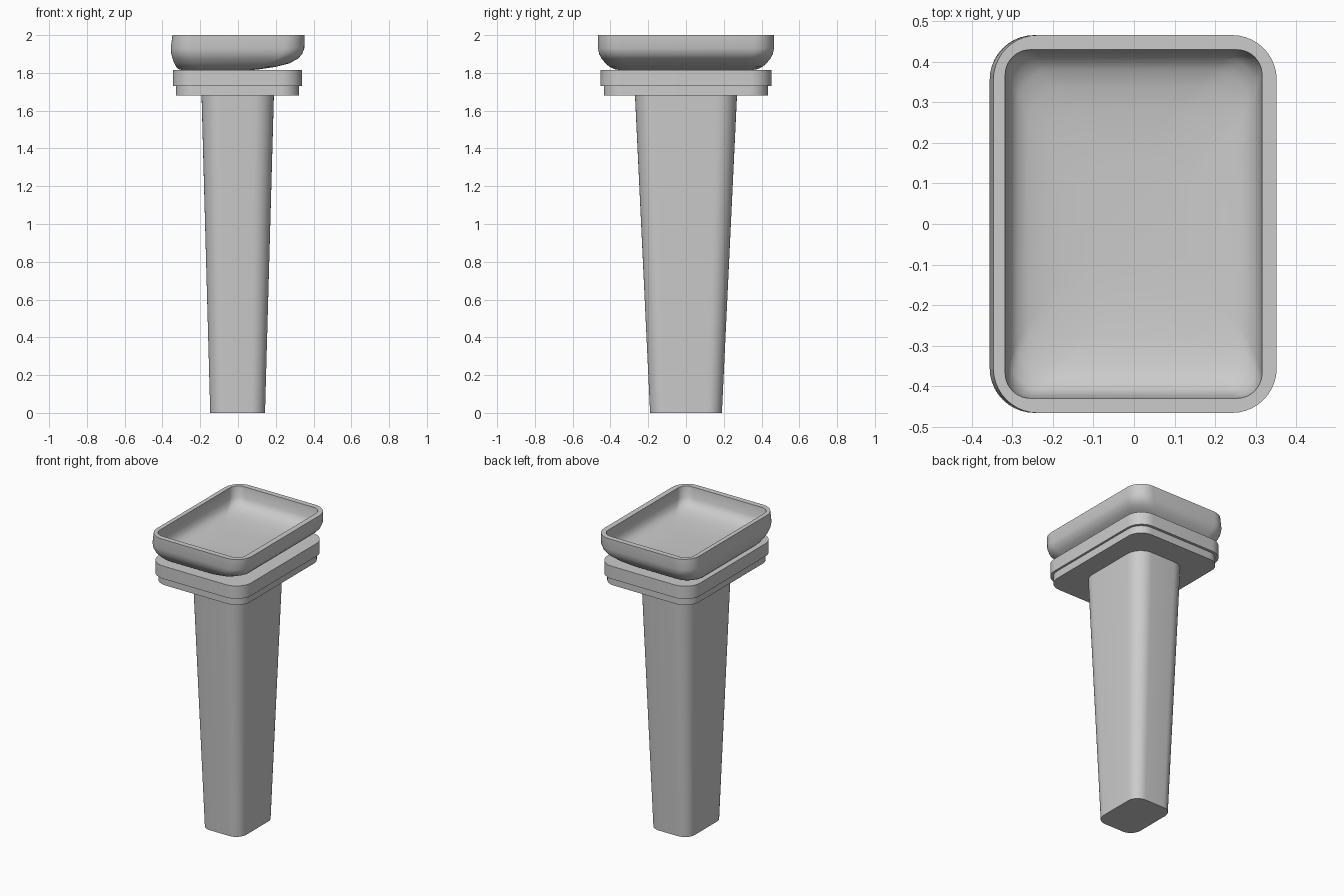
import bpy, bmesh
from math import cos, sin, pi, radians

cube = bpy.data.objects.get("Cube")
if cube:
    bpy.data.objects.remove(cube, do_unlink=True)

grey = bpy.data.materials.new("ceramic_grey")
grey.use_nodes = True
grey.diffuse_color = (0.6, 0.6, 0.6, 1)
grey.node_tree.nodes["Principled BSDF"].inputs["Base Color"].default_value = (0.6, 0.6, 0.6, 1)

STEPS = 10  # segments per rounded corner


def ring(bm, z, left, right, half_y, radius):
    """Rounded rectangle of vertices at height z."""
    corners = [(right, half_y, 1, 1), (left, half_y, -1, 1),
               (left, -half_y, -1, -1), (right, -half_y, 1, -1)]
    verts = []
    for i, (x, y, sx, sy) in enumerate(corners):
        for k in range(STEPS + 1):
            a = (i + k / STEPS) * pi / 2
            verts.append(bm.verts.new((x + radius * (cos(a) - sx),
                                       y + radius * (sin(a) - sy), z)))
    return verts


def loft(name, sections):
    """Closed solid through a stack of rounded rectangles."""
    bm = bmesh.new()
    rings = [ring(bm, *s) for s in sections]
    for a, b in zip(rings, rings[1:]):
        for i in range(len(a)):
            j = (i + 1) % len(a)
            bm.faces.new((a[i], a[j], b[j], b[i]))
    bm.faces.new(rings[0][::-1])
    bm.faces.new(rings[-1])
    bmesh.ops.recalc_face_normals(bm, faces=bm.faces)
    mesh = bpy.data.meshes.new(name)
    bm.to_mesh(mesh)
    bm.free()
    mesh.materials.append(grey)
    obj = bpy.data.objects.new(name, mesh)
    bpy.context.collection.objects.link(obj)
    bpy.ops.object.select_all(action='DESELECT')
    obj.select_set(True)
    bpy.context.view_layer.objects.active = obj
    bpy.ops.object.shade_smooth_by_angle(angle=radians(35))
    return obj


# Tapered pedestal
loft("pedestal", [(0, -0.147, 0.143, 0.19, 0.075),
                  (1.68, -0.193, 0.19, 0.27, 0.105)])

# Two stacked support slabs
loft("lower_slab", [(z, -0.329, 0.324, 0.434, 0.1) for z in (1.68, 1.73)])
loft("upper_slab", [(z, -0.344, 0.338, 0.452, 0.11) for z in (1.73, 1.815)])

# Basin: outer shell upward, flat rim, then inside wall down to the floor
outer = [(1.813, -0.29, 0.05, 0.34, 0.1),
         (1.82, -0.315, 0.12, 0.38, 0.11),
         (1.832, -0.327, 0.2, 0.405, 0.11),
         (1.85, -0.337, 0.27, 0.425, 0.11),
         (1.875, -0.346, 0.318, 0.447, 0.11),
         (1.9, -0.353, 0.34, 0.46, 0.11),
         (1.93, -0.356, 0.351, 0.466, 0.11),
         (2.0, -0.347, 0.352, 0.466, 0.11)]
inner = [(2.0, -0.318, 0.316, 0.43, 0.062),
         (1.93, -0.312, 0.31, 0.423, 0.065),
         (1.9, -0.304, 0.302, 0.408, 0.075),
         (1.88, -0.288, 0.284, 0.38, 0.09),
         (1.867, -0.262, 0.257, 0.34, 0.1),
         (1.857, -0.21, 0.2, 0.28, 0.11),
         (1.85, -0.12, 0.115, 0.16, 0.09)]
loft("basin", outer + inner)
